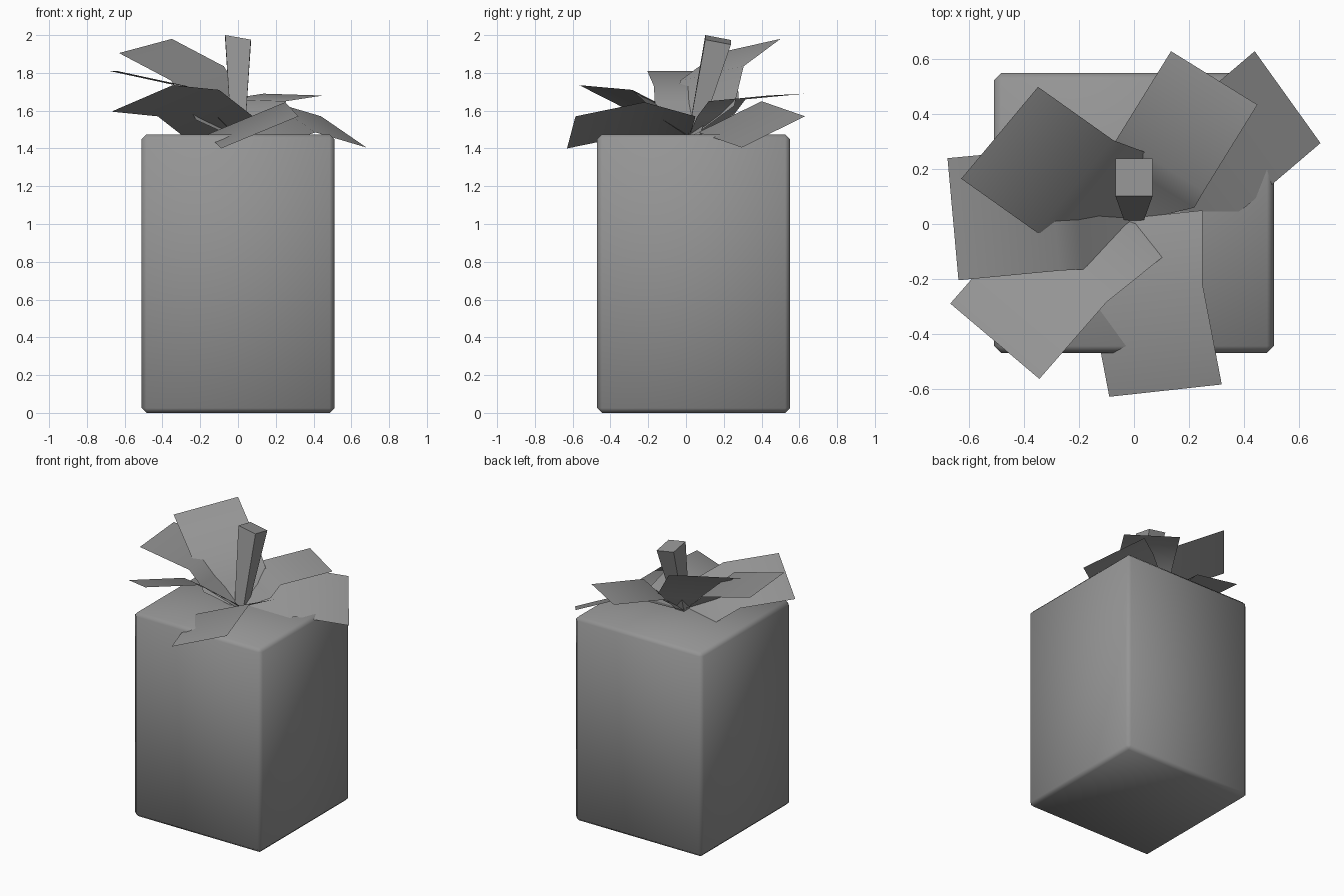
import bpy
import bmesh
from mathutils import Vector

cube = bpy.data.objects.get("Cube")
if cube:
    bpy.data.objects.remove(cube, do_unlink=True)


def make_material(name, colour):
    mat = bpy.data.materials.new(name)
    mat.use_nodes = True
    mat.diffuse_color = colour
    mat.node_tree.nodes["Principled BSDF"].inputs["Base Color"].default_value = colour
    return mat


GREY = make_material("plain_grey", (0.3, 0.3, 0.3, 1))


def finish(name, bm, smooth):
    mesh = bpy.data.meshes.new(name)
    bm.to_mesh(mesh)
    bm.free()
    mesh.materials.append(GREY)
    for poly in mesh.polygons:
        poly.use_smooth = smooth
    obj = bpy.data.objects.new(name, mesh)
    bpy.context.collection.objects.link(obj)
    return obj


# Tall block with a narrow, softly shaded bevel
bm = bmesh.new()
bmesh.ops.create_cube(bm, size=1)
bmesh.ops.scale(bm, vec=(1.02, 1.02, 1.475), verts=bm.verts)
bmesh.ops.translate(bm, vec=(0, 0.04, 0.7375), verts=bm.verts)
bmesh.ops.bevel(bm, geom=bm.edges[:], offset=0.025, segments=1, affect='EDGES')
finish("body", bm, True)

# Leaning stem that flares toward its cut top
bm = bmesh.new()
corners = [(-1, -1), (1, -1), (1, 1), (-1, 1)]
bottom = [bm.verts.new((x * 0.035, 0.04 + y * 0.03, 1.46)) for x, y in corners]
top = [bm.verts.new((x * 0.068, 0.17 + y * 0.068, 1.975 - x * 0.012 - y * 0.013))
       for x, y in corners]
for i in range(4):
    j = (i + 1) % 4
    bm.faces.new((bottom[i], bottom[j], top[j], top[i]))
bm.faces.new(top)
bm.faces.new(bottom[::-1])
finish("stem", bm, False)


# Thin bent leaf: one edge from tip to root, and the vector across its width
def make_leaf(name, edge, across):
    bm = bmesh.new()
    across = Vector(across)
    rows = [(bm.verts.new(p), bm.verts.new(Vector(p) + across)) for p in edge]
    root = Vector((0, 0.02, 1.46))
    rows.append((bm.verts.new(root - across * 0.05), bm.verts.new(root + across * 0.05)))
    for (a, b), (c, d) in zip(rows, rows[1:]):
        bm.faces.new((a, b, d, c))
    bm.normal_update()
    if sum(f.normal.z * f.calc_area() for f in bm.faces) < 0:
        bmesh.ops.reverse_faces(bm, faces=bm.faces[:])
    finish(name, bm, True)


make_leaf("back_leaf",
          [(0.45, 0.435, 1.68), (0.255, 0.12, 1.65), (0.22, 0.06, 1.57)],
          (-0.315, 0.195, 0.01))
make_leaf("upper_right_leaf",
          [(-0.63, 0.165, 1.905), (-0.355, -0.03, 1.76), (-0.22, -0.08, 1.55)],
          (0.28, 0.335, 0.075))
make_leaf("right_leaf",
          [(-0.64, -0.205, 1.81), (-0.27, -0.17, 1.73), (-0.185, -0.165, 1.64)],
          (-0.04, 0.445, 0))
make_leaf("front_right_leaf",
          [(-0.345, -0.565, 1.735), (-0.1, -0.285, 1.71), (0.105, -0.12, 1.55)],
          (-0.325, 0.275, -0.14))
make_leaf("front_leaf",
          [(0.32, -0.585, 1.57), (0.25, -0.22, 1.645), (0.25, 0.05, 1.57)],
          (-0.41, -0.045, -0.17))
make_leaf("back_left_leaf",
          [(0.44, 0.63, 1.57), (0.17, 0.4, 1.65), (-0.06, 0.24, 1.57)],
          (0.24, -0.335, -0.165))
